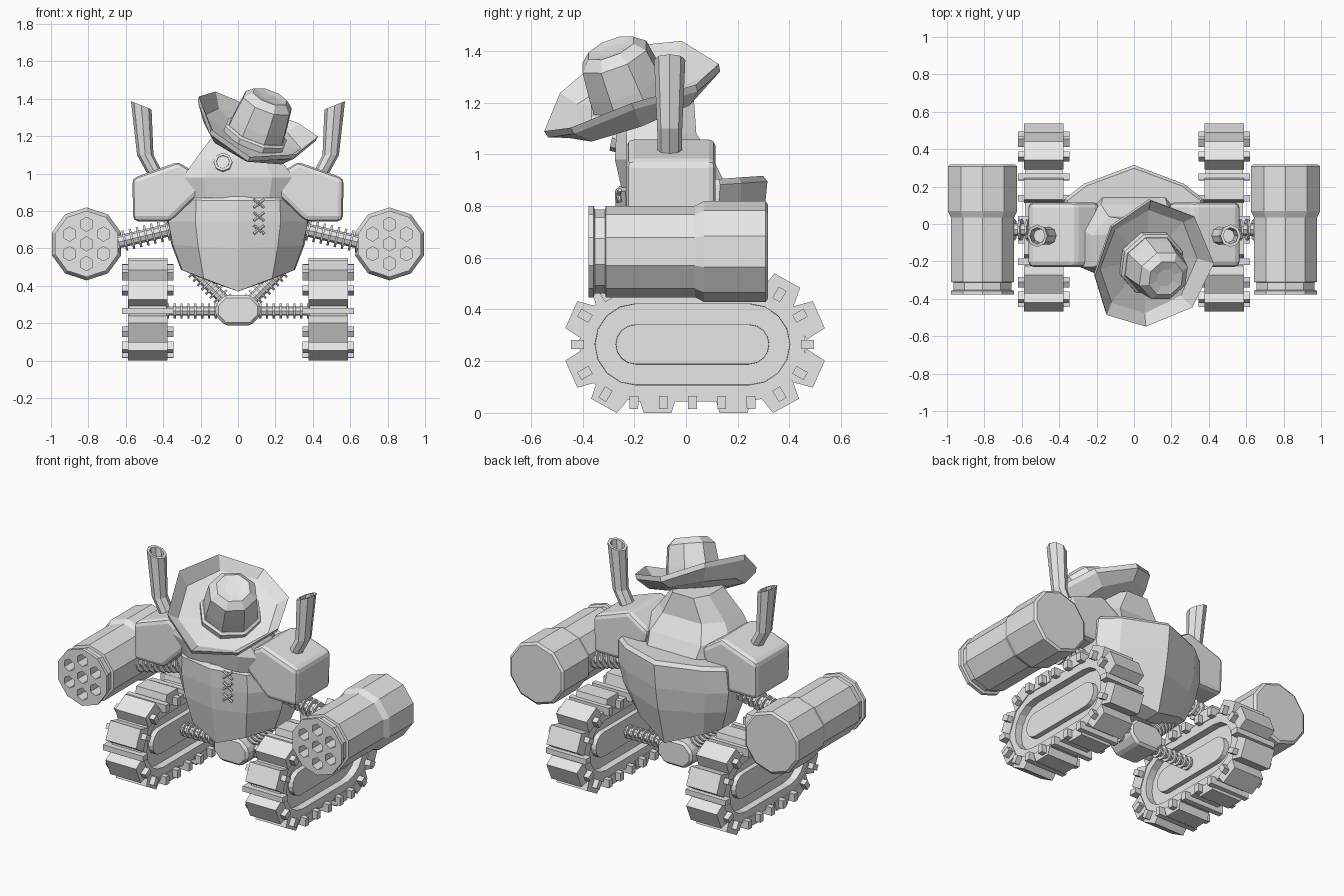
import bpy, bmesh, math
from mathutils import Vector

if "Cube" in bpy.data.objects:
    bpy.data.objects.remove(bpy.data.objects["Cube"])

grey = bpy.data.materials.new("light_grey")
grey.diffuse_color = (0.8, 0.8, 0.8, 1)
grey.use_nodes = True
grey.node_tree.nodes["Principled BSDF"].inputs["Base Color"].default_value = grey.diffuse_color


def make(name, bm):
    bmesh.ops.recalc_face_normals(bm, faces=bm.faces)
    me = bpy.data.meshes.new(name)
    bm.to_mesh(me)
    bm.free()
    me.materials.append(grey)
    ob = bpy.data.objects.new(name, me)
    bpy.context.collection.objects.link(ob)
    return ob


def add_loft(bm, rings, closed=False):
    """Skin a row of equal rings; cap the ends, or join last to first."""
    vs = [[bm.verts.new(p) for p in r] for r in rings]
    n = len(vs[0])
    pairs = list(zip(vs, vs[1:])) + ([(vs[-1], vs[0])] if closed else [])
    for a, b in pairs:
        for i in range(n):
            j = (i + 1) % n
            bm.faces.new((a[i], a[j], b[j], b[i]))
    if not closed:
        bm.faces.new(vs[0])
        bm.faces.new(vs[-1])


def loft(name, rings):
    bm = bmesh.new()
    add_loft(bm, rings)
    return make(name, bm)


def frame(d):
    d = Vector(d).normalized()
    ref = Vector((0, 0, 1)) if abs(d.z) < 0.85 else Vector((0, 1, 0))
    v = (ref - d * ref.dot(d)).normalized()
    return v.cross(d), v, d


def turned(base, axis, profile, sides, phase=0.0):
    """Rings of a turned shape; profile holds (radius, height along axis)."""
    u, v, d = frame(axis)
    ang = [phase + math.tau * i / sides for i in range(sides)]
    return [[Vector(base) + d * h + (u * math.cos(a) + v * math.sin(a)) * r for a in ang]
            for r, h in profile]


def spring(name, a, b, rod, coil, count):
    a, b = Vector(a), Vector(b)
    d, L = b - a, (b - a).length
    bm = bmesh.new()
    add_loft(bm, turned(a, d, [(rod, 0), (rod, L)], 8))
    for i in range(count):
        h, w = L * (i + 0.5) / count, 0.006
        add_loft(bm, turned(a, d, [(rod, h - w), (coil, h - w), (coil, h + w), (rod, h + w)], 10), True)
    return make(name, bm)


def bevel(ob, width, segments=1):
    m = ob.modifiers.new("bevel", 'BEVEL')
    m.width, m.segments, m.limit_method = width, segments, 'ANGLE'


def section(half, z, sx, sy, yc, vee=0.0, lift=0.0):
    """Mirrored ring from a half outline; vee raises the sides, lift the back."""
    full = half + [(-x, y) for x, y in reversed(half) if x > 0]
    return [(x * sx, yc + y * sy, z + vee * abs(x) * sx + lift * y) for x, y in full]


# Torso: ten-sided bowl with a shallow keel
body = [(0, -1), (.6, -.86), (.98, -.3), (1, .38), (.72, .66), (0, 1)]
loft("torso", [section(body, .37, .15, .10, 0, .35), section(body, .37, .305, .215, 0, .38),
               section(body, .60, .355, .265, .01, .05), section(body, .745, .38, .285, .015),
               section(body, .875, .372, .295, .02, 0, .02), section(body, .897, .355, .278, .02, 0, .02)])

# Head: sloped bust with a flat front
bust = [(.62, -1), (1, -.75), (1, .35), (.6, 1)]
loft("head", [section(bust, .87, .27, .205, -.045), section(bust, .98, .295, .19, -.085),
              section(bust, 1.08, .225, .155, -.115), section(bust, 1.22, .12, .13, -.10)])

# Round eye, set into the sloping face
d = Vector((-.05, -1, .25))
bm = bmesh.new()
eye = (-.08, -.272, 1.06)
add_loft(bm, turned(eye, d, [(.036, -.03), (.05, -.03), (.05, .012), (.036, .012)], 8), True)
add_loft(bm, turned(eye, d, [(.034, -.03), (.034, .006)], 8))
make("eye", bm)

# Cross stitches on the chest
bm = bmesh.new()
for z in (.70, .77, .84):
    for s in (-1, 1):
        p, q = Vector((.085, -.266, z - .022 * s)), Vector((.14, -.256, z + .022 * s))
        add_loft(bm, turned(p, q - p, [(.008, 0), (.008, (q - p).length)], 6))
make("chest_stitches", bm)

# Hat: tilted brim with curled sides, band and crown
base, axis = Vector((.085, -.20, 1.185)), Vector((.38, -.40, 1))
hu, hv, hd = frame(axis)


def brim_ring(r, h, curl):
    mid = base - hu * .02
    return [mid + hu * r * .95 * math.cos(a) + hv * r * 1.02 * math.sin(a)
            + hd * (h + curl * math.cos(a) ** 2)
            for a in (.1 + math.tau * i / 8 for i in range(8))]


loft("hat_brim", [brim_ring(.15, -.035, 0), brim_ring(.28, -.03, .03), brim_ring(.35, .0, .10),
                  brim_ring(.355, .03, .10), brim_ring(.29, .005, .03), brim_ring(.15, 0, 0)])
loft("hat_band", turned(base, axis, [(.18, -.02), (.18, .035), (.165, .045)], 8, math.pi / 8))
loft("hat_crown", turned(base, axis, [(.165, 0), (.158, .10), (.142, .22), (.10, .258), (.05, .25)],
                         8, math.pi / 8))

# Lower hub
hub = [(-.12, .24), (-.07, .188), (.07, .188), (.12, .24), (.12, .30), (.07, .35), (-.07, .35), (-.12, .30)]
ob = loft("axle_hub", [[(x, y, z) for x, z in hub] for y in (-.08, .12)])
bevel(ob, .015)

# Track layout: centre, half straight length and end radius
CY, CZ, HALF, RAD = .025, .265, .22, .22


def stadium(x, r):
    pts = []
    for s in (1, -1):
        for i in range(9):
            a = -math.pi / 2 + math.pi * i / 8
            pts.append((x, CY + s * (HALF + r * math.cos(a)), CZ + s * r * math.sin(a)))
    return pts


def tread(bm, cx, yc, ang, hw, r0, r1, w0, w1):
    """Tapered block standing out from the belt."""
    n = Vector((0, math.cos(ang), math.sin(ang)))
    t = Vector((0, -n.z, n.y))
    c = Vector((cx, yc, CZ))
    rings = [[c + n * r + t * w * e + Vector((f * hw, 0, 0))
              for e, f in ((-1, -1), (1, -1), (1, 1), (-1, 1))] for r, w in ((r0, w0), (r1, w1))]
    add_loft(bm, rings)


def belt_at(dist):
    """Straight offset and outward angle at a distance along the belt."""
    arc = math.pi * RAD
    dist %= 2 * (arc + 2 * HALF)
    if dist < 2 * HALF:
        return CY - HALF + dist, -math.pi / 2
    if dist < 2 * HALF + arc:
        return CY + HALF, -math.pi / 2 + (dist - 2 * HALF) / RAD
    if dist < 4 * HALF + arc:
        return CY + HALF - (dist - 2 * HALF - arc), math.pi / 2
    return CY - HALF, math.pi / 2 + (dist - 4 * HALF - arc) / RAD


for s, side in ((-1, "left"), (1, "right")):
    # Track with recessed sides and a raised middle panel
    tx = s * .482
    half = [(.10, RAD), (.10, .157), (.055, .156), (.055, .077), (.085, .076)]
    prof = [(-x, r) for x, r in reversed(half)] + half
    loft(side + "_track", [stadium(tx + x, r) for x, r in prof])
    bm = bmesh.new()
    for e in (-1, 1):
        for f in (-1, 1):
            top = .02 if f > 0 else 0
            tread(bm, tx, CY + .012 + e * .147, f * math.pi / 2, .105, .205, .265 + top, .072, .054)
            for deg, r in ((24, .283), (61, .272 + top / 2)):
                a = math.radians(deg) * f
                tread(bm, tx, CY + .01 + e * HALF, a if e > 0 else math.pi - a, .105, .20, r, .07, .057)
    make(side + "_treads", bm)
    bm = bmesh.new()
    per = 4 * HALF + math.tau * RAD
    for i in range(20):
        yc, a = belt_at(per * (i - .055) / 20)
        tread(bm, tx, yc, a, .138, .20, .25, .017, .017)
    make(side + "_track_lugs", bm)

    # Suspension springs
    spring(side + "_axle_spring", (s * .1, .02, .265), (s * .43, .02, .265), .025, .042, 9)
    spring(side + "_hip_spring", (s * .06, .02, .31), (s * .24, .02, .49), .03, .05, 8)

    # Shoulder
    outline = [(.56, .745), (.565, .975), (.32, 1.063), (.185, .975), (.20, .90), (.36, .745)]
    ob = loft(side + "_shoulder", [[(s * x, y, z) for x, z in outline] for y in (-.23, .115)])
    bevel(ob, .027, 2)

    # Flared exhaust pipe, open at the top
    rings = []
    for x, z, r, tilt in ((.435, .985, .042, 0), (.496, 1.10, .044, 0), (.517, 1.365, .055, .4),
                          (.517, 1.365, .040, .4), (.505, 1.2, .032, 0)):
        rings.append([(s * (x + r * math.cos(a)), -.063 + r * 1.1 * math.sin(a), z + tilt * r * math.cos(a))
                      for a in (math.tau * i / 8 for i in range(8))])
    loft(side + "_exhaust_pipe", rings)

    # Arm spring
    spring(side + "_arm_spring", (s * .32, -.03, .71), (s * .70, -.03, .62), .034, .058, 10)

    # Gun barrel with seven hexagonal bores
    c = Vector((s * .81, 0, .624))
    barrel = loft(side + "_gun", turned(c, (0, -1, 0), [
        (.18, -.318), (.195, -.308), (.195, -.07), (.177, -.035), (.177, .31), (.162, .313),
        (.162, .352), (.177, .357), (.177, .377)], 10, math.pi / 2))
    bm = bmesh.new()
    for k in range(7):
        a = math.pi / 2 + k * math.pi / 3
        r = .105 if k < 6 else 0
        p = c + Vector((r * math.cos(a), 0, r * math.sin(a)))
        add_loft(bm, turned(p, (0, -1, 0), [(.038, .27), (.038, .45)], 6, math.pi / 2))
    cutter = make(side + "_bore_cutter", bm)
    cutter.hide_render = True
    m = barrel.modifiers.new("bores", 'BOOLEAN')
    m.operation, m.object, m.solver = 'DIFFERENCE', cutter, 'EXACT'
    bpy.context.view_layer.objects.active = barrel
    bpy.ops.object.modifier_apply(modifier=m.name)
    bpy.data.objects.remove(cutter)
